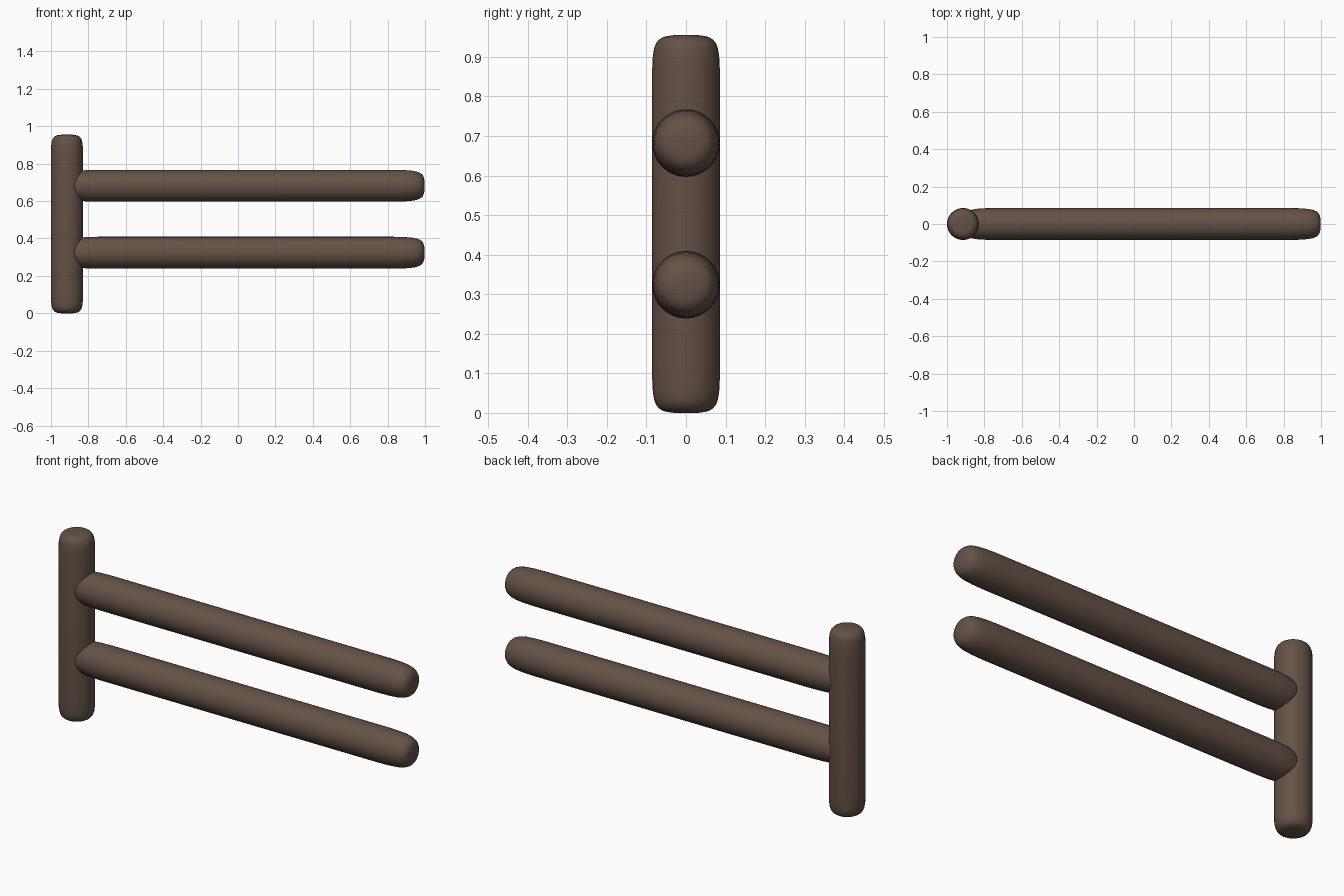
import bpy, math
from mathutils import Matrix

if "Cube" in bpy.data.objects:
    bpy.data.objects.remove(bpy.data.objects["Cube"])

wood = bpy.data.materials.new("dark brown wood")
wood.diffuse_color = (0.127, 0.084, 0.062, 1)
wood.use_nodes = True
wood.node_tree.nodes["Principled BSDF"].inputs["Base Color"].default_value = wood.diffuse_color

# softly rounded end: (distance from the end, radius)
END = [(0.0, 0.03), (0.002, 0.045), (0.005, 0.058), (0.011, 0.068),
       (0.021, 0.076), (0.035, 0.081), (0.055, 0.084), (0.085, 0.0855)]
SIDES = 32


def log(name, length, stretch, matrix):
    """Round log along local z, with its rounded ends stretched lengthways."""
    prof = [(d * stretch, r) for d, r in END]
    prof += [(length - d, r) for d, r in reversed(prof)]
    verts = [(r * math.cos(a), r * math.sin(a), z) for z, r in prof
             for a in (2 * math.pi * i / SIDES for i in range(SIDES))]
    faces = [(k * SIDES + i, k * SIDES + (i + 1) % SIDES,
              (k + 1) * SIDES + (i + 1) % SIDES, (k + 1) * SIDES + i)
             for k in range(len(prof) - 1) for i in range(SIDES)]
    # end caps
    faces.append(tuple(reversed(range(SIDES))))
    faces.append(tuple(range(len(verts) - SIDES, len(verts))))
    mesh = bpy.data.meshes.new(name)
    mesh.from_pydata(verts, [], faces)
    mesh.transform(matrix)
    mesh.materials.append(wood)
    mesh.shade_smooth()
    obj = bpy.data.objects.new(name, mesh)
    bpy.context.collection.objects.link(obj)


# upright post at the left end
log("post", 0.955, 1, Matrix.Translation((-0.9145, 0, 0)))

# two horizontal rails, sunk into the post
for name, z in (("lower_rail", 0.324), ("upper_rail", 0.682)):
    log(name, 1.91, 2,
        Matrix.Translation((-0.913, 0, z)) @ Matrix.Rotation(math.pi / 2, 4, 'Y'))
